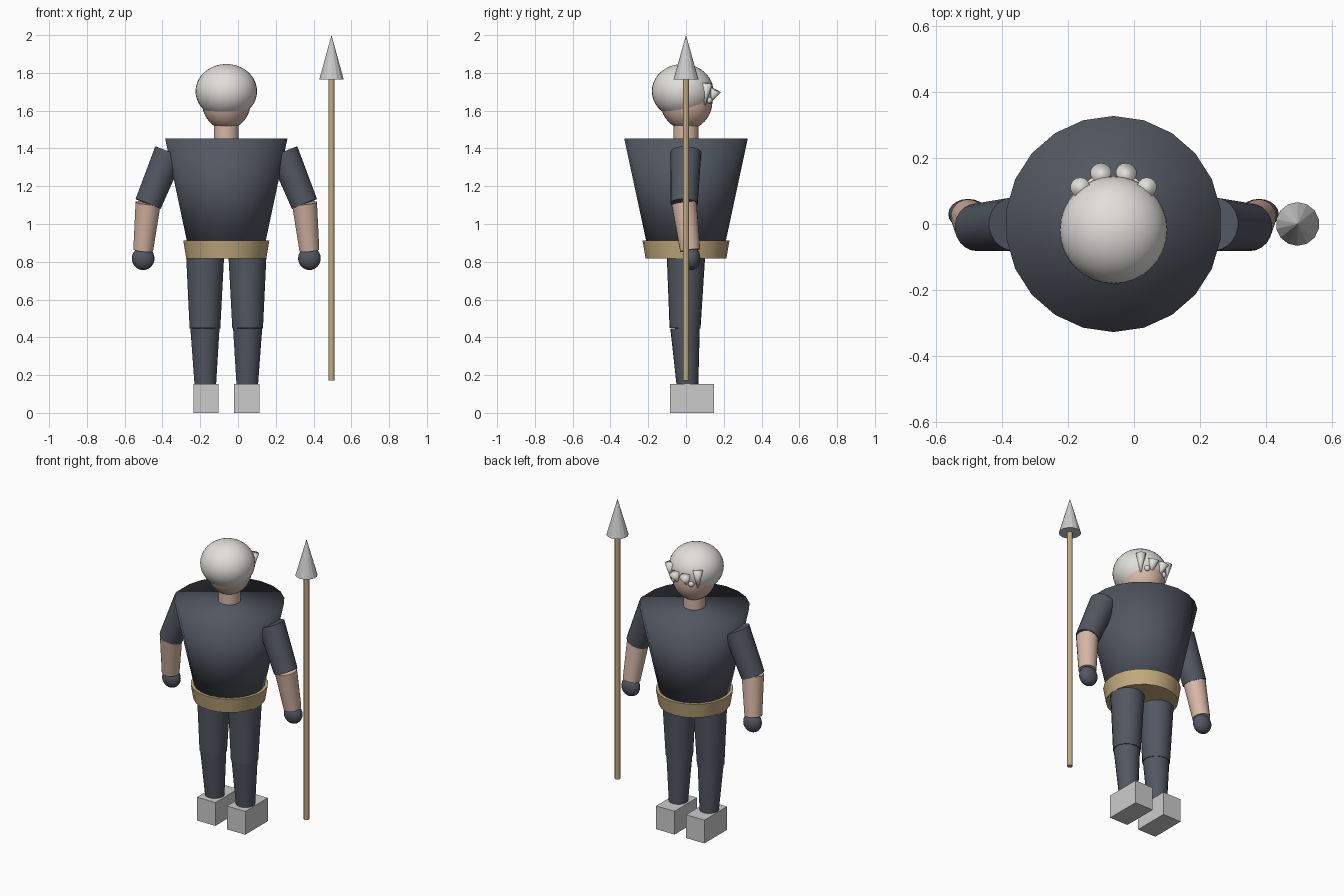
import bpy
from math import radians
from mathutils import Vector

if "Cube" in bpy.data.objects:
    bpy.data.objects.remove(bpy.data.objects["Cube"])

CX = -0.062  # body centre line


def material(name, rgb):
    m = bpy.data.materials.new(name)
    m.diffuse_color = (*rgb, 1)
    m.use_nodes = True
    m.node_tree.nodes["Principled BSDF"].inputs["Base Color"].default_value = m.diffuse_color
    return m


DARK = material("dark_cloth", (0.085, 0.095, 0.12))
TAN = material("tan", (0.54, 0.40, 0.21))
SKIN = material("skin", (0.68, 0.47, 0.38))
PALE = material("pale_hair", (0.75, 0.74, 0.70))


def finish(name, mat, angle):
    o = bpy.context.object
    o.name = name
    if mat:
        o.data.materials.append(mat)
    if angle is None:
        bpy.ops.object.shade_smooth()
    elif angle > 0:
        bpy.ops.object.shade_smooth_by_angle(angle=radians(angle))
    return o


def limb(name, a, b, ra, rb, mat, sides=22, angle=40):
    """Tapered cylinder from point a to point b."""
    a, b = Vector(a), Vector(b)
    d = b - a
    # build upwards so vertices stay aligned to +y
    if d.z < 0:
        a, b, ra, rb, d = b, a, rb, ra, -d
    bpy.ops.mesh.primitive_cone_add(vertices=sides, radius1=ra, radius2=rb,
                                    depth=d.length, location=(a + b) / 2)
    o = bpy.context.object
    if d.xy.length > 1e-6:
        o.rotation_euler = Vector((0, 0, 1)).rotation_difference(d).to_euler()
    return finish(name, mat, angle)


def ball(name, centre, radii, mat, seg=32, rings=20):
    bpy.ops.mesh.primitive_uv_sphere_add(segments=seg, ring_count=rings,
                                         radius=1, location=centre)
    bpy.context.object.scale = radii
    return finish(name, mat, None)


# Torso, belt and neck
limb("torso", (CX, 0, 0.86), (CX, 0, 1.452), 0.20, 0.327, DARK, angle=None)
limb("belt", (CX, 0, 0.817), (CX, 0, 0.912), 0.214, 0.230, TAN)
limb("neck", (CX, 0, 1.40), (CX, 0, 1.56), 0.066, 0.066, SKIN)

# Head and hair
ball("head", (CX, 0.002, 1.65), (0.13, 0.138, 0.15), SKIN)
ball("hair", (CX, -0.018, 1.703), (0.163, 0.163, 0.144), PALE)

for s, side in ((1, "right"), (-1, "left")):
    def p(x, y, z):
        return (CX + s * x, y, z)

    # Arms
    limb(side + "_upper_arm", p(0.302, 0, 1.38), p(0.414, -0.01, 1.106),
         0.081, 0.072, DARK)
    limb(side + "_forearm", p(0.414, -0.01, 1.11), p(0.44, 0.022, 0.86),
         0.067, 0.053, SKIN)
    ball(side + "_hand", p(0.44, 0.03, 0.818), (0.06, 0.046, 0.062), DARK, 20, 12)

    # Legs
    limb(side + "_thigh", p(0.112, 0, 0.84), p(0.113, -0.005, 0.448),
         0.102, 0.082, DARK)
    limb(side + "_shin", p(0.113, -0.005, 0.45), p(0.111, 0.008, 0.14),
         0.078, 0.057, DARK)
    bpy.ops.mesh.primitive_cube_add(size=1, location=p(0.108, 0.031, 0.076))
    bpy.context.object.scale = (0.133, 0.233, 0.152)
    finish(side + "_boot", None, 0)

    # Hair tufts and eyes
    limb(side + "_inner_tuft", p(0.030, 0.118, 1.635), p(0.039, 0.156, 1.71),
         0.004, 0.032, PALE, 14, None)
    limb(side + "_outer_tuft", p(0.094, 0.100, 1.63), p(0.101, 0.111, 1.745),
         0.004, 0.030, PALE, 14, None)
    ball(side + "_eye", p(0.062, 0.122, 1.655), (0.018,) * 3, PALE, 14, 8)

# Spear
limb("spear_shaft", (0.495, 0, 0.172), (0.495, 0, 1.78), 0.0165, 0.0165, TAN, 12)
limb("spear_tip", (0.495, 0, 1.766), (0.495, 0, 2.0), 0.066, 0, None, 14, 0)
